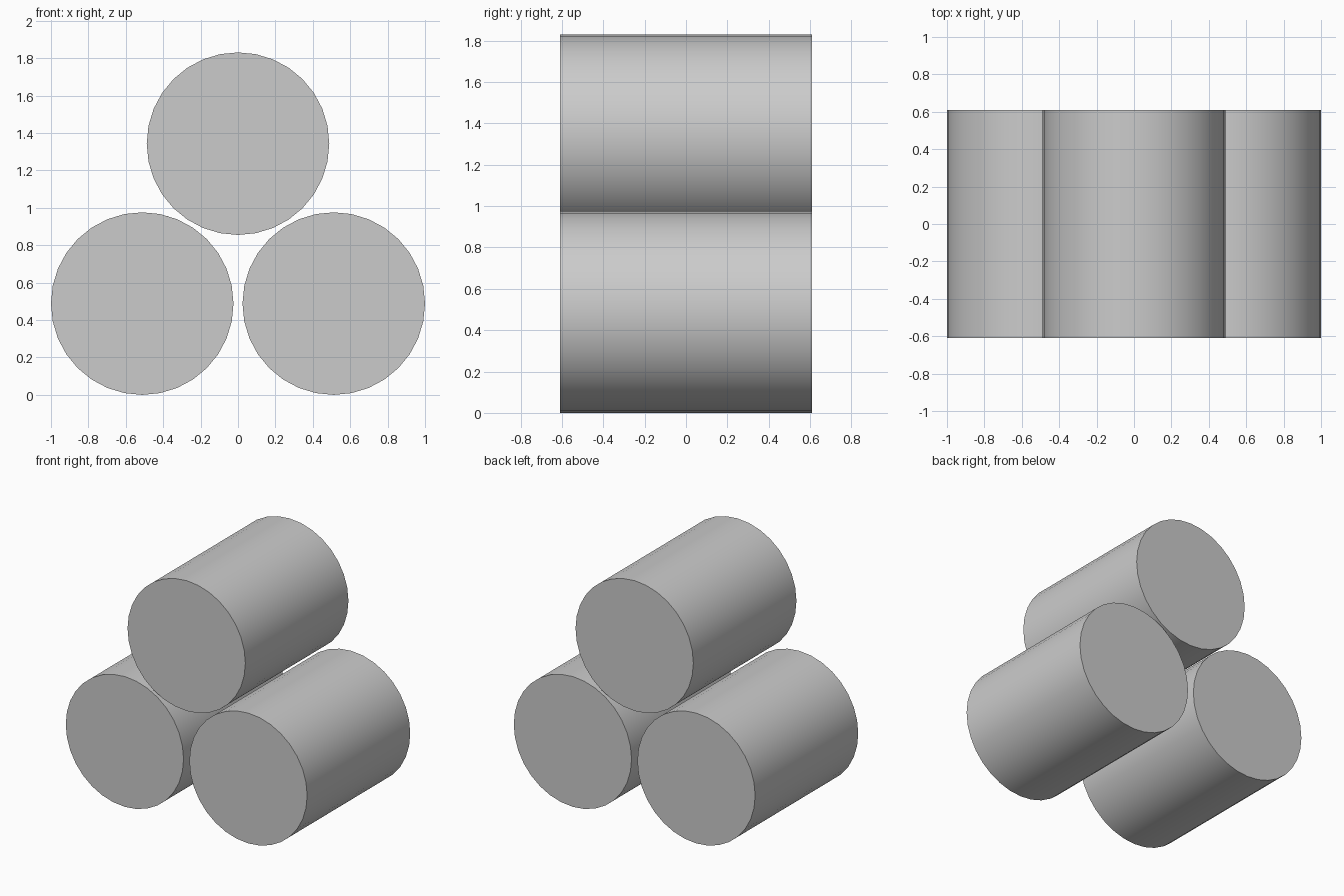
import bpy
import math

if "Cube" in bpy.data.objects:
    bpy.data.objects.remove(bpy.data.objects["Cube"])

RADIUS = 0.488
LENGTH = 1.22
SPREAD = 0.512    # sideways offset of the lower pair
TOP_Z = 1.343     # axis height of the upper cylinder


def lying_cylinder(name, x, z):
    bpy.ops.mesh.primitive_cylinder_add(
        vertices=32, radius=RADIUS, depth=LENGTH,
        location=(x, 0, z), rotation=(math.pi / 2, 0, 0))
    obj = bpy.context.object
    obj.name = name
    bpy.ops.object.shade_smooth_by_angle(angle=math.radians(30))
    return obj


# Lower pair resting on the ground
for side, sign in (("left", -1), ("right", 1)):
    lying_cylinder(f"lower_{side}_cylinder", sign * SPREAD, RADIUS)

# Upper cylinder nested between them
lying_cylinder("upper_cylinder", 0, TOP_Z)
